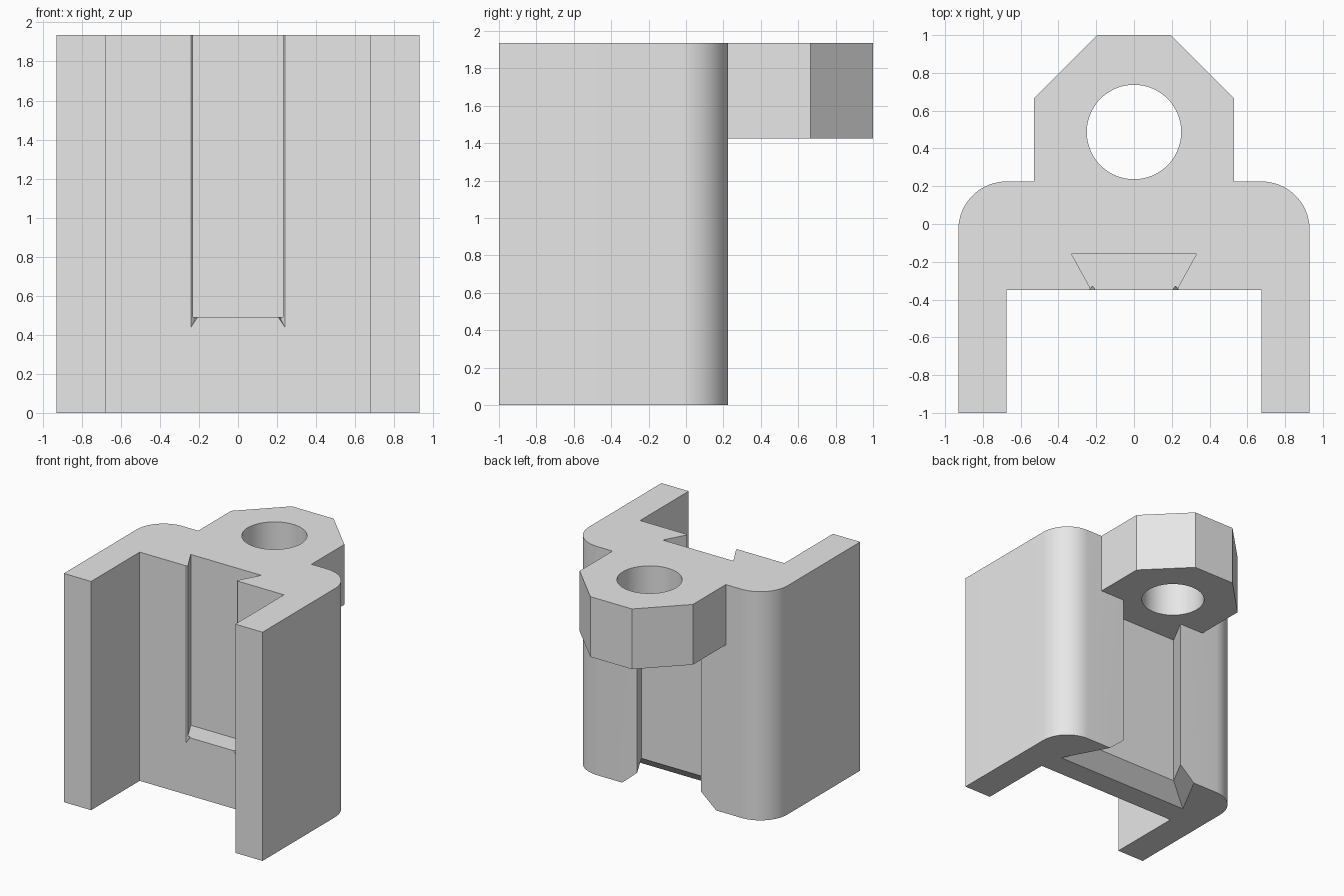
import bpy
import bmesh
from math import sin, cos, pi

cube = bpy.data.objects.get("Cube")
if cube:
    bpy.data.objects.remove(cube, do_unlink=True)

TOP = 1.935      # overall height
BACK = 0.225     # rear face of the channel
WEB = -0.35      # inner face of the channel
SHELF = 1.425    # underside of the lug

grey = bpy.data.materials.new("light_grey")
grey.use_nodes = True
colour = (0.8, 0.8, 0.8, 1)
grey.diffuse_color = colour
grey.node_tree.nodes["Principled BSDF"].inputs["Base Color"].default_value = colour


def loft(name, *rings):
    """Closed solid through matching rings of 3D points."""
    bm = bmesh.new()
    loops = [[bm.verts.new(p) for p in ring] for ring in rings]
    n = len(loops[0])
    for a, b in zip(loops, loops[1:]):
        for i in range(n):
            j = (i + 1) % n
            bm.faces.new((a[i], a[j], b[j], b[i]))
    bm.faces.new(loops[0][::-1])
    bm.faces.new(loops[-1])
    bmesh.ops.recalc_face_normals(bm, faces=bm.faces)
    mesh = bpy.data.meshes.new(name)
    bm.to_mesh(mesh)
    bm.free()
    mesh.materials.append(grey)
    ob = bpy.data.objects.new(name, mesh)
    bpy.context.collection.objects.link(ob)
    return ob


def at(profile, z):
    return [(x, y, z) for x, y in profile]


def mirrored(half):
    """Complete a right-hand outline with its left-hand reflection."""
    return half + [(-x, y) for x, y in reversed(half)]


def activate(ob):
    bpy.ops.object.select_all(action='DESELECT')
    ob.select_set(True)
    bpy.context.view_layer.objects.active = ob


def cut(ob, cutter):
    cutter.hide_render = True
    activate(ob)
    mod = ob.modifiers.new("cut", 'BOOLEAN')
    mod.operation = 'DIFFERENCE'
    mod.solver = 'EXACT'
    mod.object = cutter
    bpy.ops.object.modifier_apply(modifier=mod.name)
    bpy.data.objects.remove(cutter, do_unlink=True)


# U-shaped channel with rounded rear corners
R, STEPS = 0.255, 16
arc = [(0.675 + R * cos(i / STEPS * pi / 2), BACK - R + R * sin(i / STEPS * pi / 2))
       for i in range(STEPS + 1)]
outline = mirrored([(0.675, WEB), (0.675, -1), (0.93, -1)] + arc)
channel = loft("channel_body", at(outline, 0), at(outline, TOP))

# Dovetail groove in the inner face, open at the top
groove = mirrored([(0.17, -0.45), (0.33, -0.16)])
cut(channel, loft("groove_cutter", at(groove, 0.49), at(groove, 2.1)))

# Small chamfers along the groove mouth, ending in a point
for s in (1, -1):
    lip = [(s * 0.26, -0.37), (s * 0.22, -0.33), (s * 0.18, -0.37)]
    foot = [(x, y, z) for (x, y), z in zip(lip, (0.40, 0.48, 0.52))]
    cut(channel, loft("lip_cutter", foot, at(lip, 2.1)))


# Rear dovetail slot below the lug, flared at its lower entry
def slot_ring(z, flare):
    half = lambda y: 0.30 + flare + 0.53 * (BACK - y)
    floor = -0.01 - flare
    return at(mirrored([(half(0.3), 0.3), (half(floor), floor)]), z)


cut(channel, loft("slot_cutter", slot_ring(-0.06, 0.21),
                  slot_ring(0.12, 0), slot_ring(SHELF, 0)))

# Lug with clipped corners and a round through hole
plan = mirrored([(0.53, BACK), (0.53, 0.665), (0.195, 1)])
lug = loft("rear_lug", at(plan, SHELF), at(plan, TOP))
circle = [(0.25 * cos(2 * pi * i / 64), 0.487 + 0.25 * sin(2 * pi * i / 64))
          for i in range(64)]
cut(lug, loft("hole_cutter", at(circle, 1.2), at(circle, 2.1)))

for ob in (channel, lug):
    activate(ob)
    bpy.ops.object.shade_smooth_by_angle()
